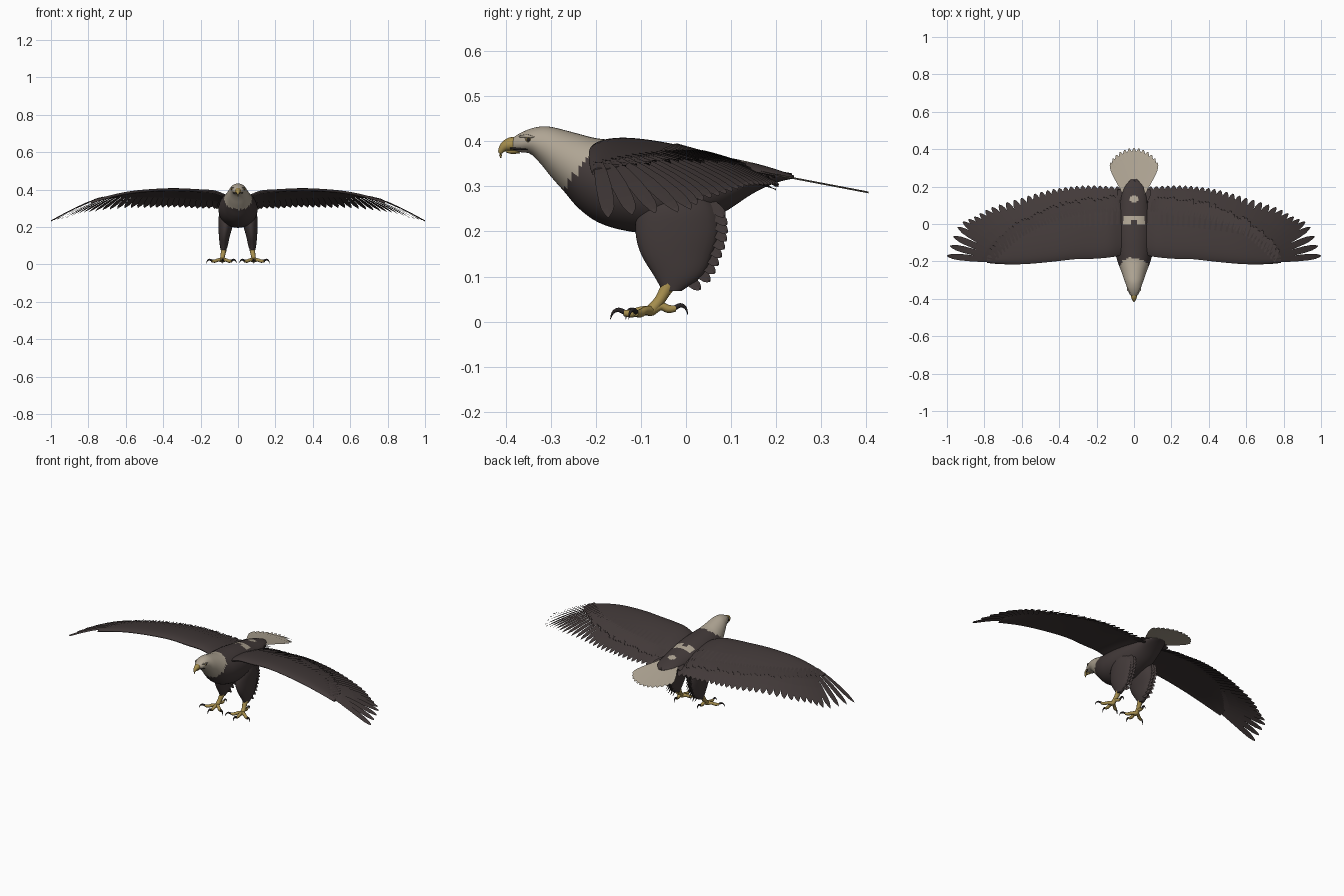
import bpy, bmesh, math, random
from mathutils import Vector

random.seed(4)
if "Cube" in bpy.data.objects:
    bpy.data.objects.remove(bpy.data.objects["Cube"])


def material(name, *rgb):
    m = bpy.data.materials.new(name)
    m.use_nodes = True
    m.diffuse_color = (*rgb, 1)
    bsdf = m.node_tree.nodes["Principled BSDF"]
    bsdf.inputs["Base Color"].default_value = (*rgb, 1)
    bsdf.inputs["Roughness"].default_value = 0.8
    return m


BROWN = material("dark brown plumage", .055, .042, .041)
CREAM = material("cream plumage", .43, .375, .295)
YELLOW = material("horn yellow", .38, .27, .075)
DARK = material("talon black", .022, .018, .018)


def keyed(keys, x):
    """Smooth interpolation of rows (position, value, value, ...)."""
    x = min(max(x, keys[0][0]), keys[-1][0])
    i = next(k for k in range(len(keys) - 1) if x <= keys[k + 1][0])
    a, b = keys[i], keys[i + 1]
    p, q = keys[max(i - 1, 0)], keys[min(i + 2, len(keys) - 1)]
    d = b[0] - a[0]
    t = (x - a[0]) / d
    out = []
    for k in range(1, len(a)):
        m0 = (b[k] - p[k]) / (b[0] - p[0]) * d
        m1 = (q[k] - a[k]) / (q[0] - a[0]) * d
        c = b[k] - a[k]
        out.append(a[k] + t * m0 + t * t * (3 * c - 2 * m0 - m1) + t ** 3 * (m0 + m1 - 2 * c))
    return out


def finish(name, bm, *mats, smooth=True):
    mesh = bpy.data.meshes.new(name)
    bm.to_mesh(mesh)
    bm.free()
    for m in mats:
        mesh.materials.append(m)
    obj = bpy.data.objects.new(name, mesh)
    bpy.context.collection.objects.link(obj)
    bpy.ops.object.select_all(action="DESELECT")
    obj.select_set(True)
    bpy.context.view_layer.objects.active = obj
    if smooth:
        bpy.ops.object.shade_smooth_by_angle(angle=math.radians(50))
    return obj


def loft(bm, rings):
    rows = [[bm.verts.new(p) for p in ring] for ring in rings]
    n = len(rows[0])
    for r, s in zip(rows, rows[1:]):
        for i in range(n):
            j = (i + 1) % n
            bm.faces.new((r[i], r[j], s[j], s[i]))
    bm.faces.new(rows[0])
    bm.faces.new(rows[-1])
    bmesh.ops.recalc_face_normals(bm, faces=bm.faces)


def oval(centre, u, v, n):
    angles = [2 * math.pi * i / n for i in range(n)]
    return [Vector(centre) + u * math.cos(a) + v * math.sin(a) for a in angles]


def tube(bm, points, steps=12, sides=10):
    """Tapered tube through rows of (x, y, z, radius)."""
    keys = [(i, *p) for i, p in enumerate(points)]
    path = [keyed(keys, (len(keys) - 1) * i / steps) for i in range(steps + 1)]
    rings = []
    for i, p in enumerate(path):
        d = Vector(path[min(i + 1, steps)][:3]) - Vector(path[max(i - 1, 0)][:3])
        q = d.to_track_quat("Z", "X")
        r = max(p[3], .0006)
        rings.append(oval(p[:3], q @ Vector((r, 0, 0)), q @ Vector((0, r, 0)), sides))
    loft(bm, rings)


def feather(bm, base, tip, width, height=None, lift=0, tilt=.003, normal=(0, 0, 1)):
    """Flat blade with a rounded tip, draped on a height function if given."""
    base, tip, normal = Vector(base), Vector(tip), Vector(normal)
    d = tip - base
    side = d.cross(normal).normalized()
    rows = []
    for t, w in ((0, .6), (.25, .85), (.5, 1), (.72, 1), (.86, .85), (.95, .5), (1, .12)):
        row = []
        for k in (-1, 0, 1):
            p = base + d * t + side * (k * w * width)
            if height:
                p.z = height(p.x, p.y)
            row.append(bm.verts.new(p + normal * (lift * t + k * tilt)))
        rows.append(row)
    for r, s in zip(rows, rows[1:]):
        for k in (0, 1):
            bm.faces.new((r[k], r[k + 1], s[k + 1], s[k]))


# Body, neck and head: position, top, bottom, half width along y
BODY = [(-.388, .405, .38, .012), (-.37, .417, .376, .027), (-.345, .428, .372, .036),
        (-.32, .433, .347, .044), (-.3, .432, .322, .052), (-.27, .425, .288, .062),
        (-.24, .417, .253, .073), (-.2, .407, .223, .088), (-.15, .402, .205, .1),
        (-.08, .396, .196, .105), (0, .384, .206, .1), (.08, .367, .24, .086),
        (.15, .352, .285, .07), (.2, .338, .308, .05), (.24, .324, .318, .015)]
bm = bmesh.new()
rings = []
for i in range(81):
    y = BODY[0][0] + (BODY[-1][0] - BODY[0][0]) * i / 80
    top, bottom, w = keyed(BODY, y)
    rings.append(oval((0, y, (top + bottom) / 2), Vector((w, 0, 0)),
                      Vector((0, 0, (top - bottom) / 2)), 40))
loft(bm, rings)
for f in bm.faces:
    c = f.calc_center_median()
    hood = c.y < -.27 + (c.z - .3) * .85 + random.uniform(-.005, .005)
    back = c.z > .33 and (abs(c.x) < .06 and 0 < c.y < .04 or (c.x / .027) ** 2 + ((c.y - .135) / .018) ** 2 < 1)
    notch = abs(c.x) < .012 and c.y < .02
    f.material_index = int(hood or (back and not notch))
finish("body", bm, BROWN, CREAM)

# Beak
bm = bmesh.new()
tube(bm, [(0, -.375, .394, .016), (0, -.39, .393, .0155), (0, -.403, .388, .011),
          (0, -.411, .377, .006), (0, -.411, .363, .001)], 16, 14)
tube(bm, [(0, -.37, .382, .009), (0, -.388, .379, .007), (0, -.4, .379, .003)])
finish("beak", bm, YELLOW)

# Tail fan
bm = bmesh.new()
COUNT = 13
for i in range(COUNT):
    k = 2 * i / (COUNT - 1) - 1
    a = math.radians(29) * k
    reach = .305 - .045 * k * k
    feather(bm, (0, .1, 0), (math.sin(a) * reach, .1 + math.cos(a) * reach, 0), .023,
            lambda x, y: .335 - .19 * (y - .15), tilt=.002)
finish("tail_feathers", bm, CREAM, smooth=False)

# Pointed brown feathers over the tail root
bm = bmesh.new()
for i in range(9):
    k = i / 4 - 1
    feather(bm, (.05 * k, .1, .35 - .012 * abs(k)),
            (.085 * k, .235 - .05 * abs(k), .326 - .006 * abs(k)), .015)
finish("tail_coverts", bm, BROWN, smooth=False)

# Wing shape along its span
RIDGE = [(0, .35), (.05, .37), (.12, .398), (.2, .405), (.35, .411), (.5, .403), (.6, .39),
         (.7, .367), (.8, .335), (.9, .29), (1, .238)]
LEAD = [(0, -.14), (.08, -.17), (.2, -.185), (.3, -.187), (.45, -.203), (.6, -.215),
        (.75, -.212), (.9, -.19), (1, -.175)]
COVERT = [(0, .13), (.2, .12), (.4, .085), (.6, 0), (.72, -.1), (.8, -.19)]
ROOTS = [(0, .07, 0), (.4, .4, -.03), (.7, .64, -.08), (1, .75, -.195)]
TIPS = [(0, .09, .2), (.2, .27, .205), (.4, .45, .183), (.55, .6, .14), (.7, .77, .085),
        (.8, .86, .035), (.88, .93, 0), (.94, .97, -.08), (1, 1, -.17)]


def wing_height(x, y):
    dy = max(y - keyed(LEAD, abs(x))[0], 0)
    return keyed(RIDGE, abs(x))[0] - .65 * dy * dy


def wing_section(x, s):
    front, rear = keyed(LEAD, x)[0], keyed(COVERT, x)[0]
    upper, lower = [], []
    for i in range(13):
        t = (i / 12) ** 1.5
        y = front + (rear - front) * t
        z = wing_height(x, y) - .012 * (1 - t) ** 12
        thick = .002 + .07 * (1 - .75 * x) * math.sqrt(t) * (1 - t)
        upper.append((s * x, y, z))
        lower.append((s * x, y, z - thick))
    return upper + lower[::-1]


for s, label in ((1, "left"), (-1, "right")):
    # Wing arm
    bm = bmesh.new()
    loft(bm, [wing_section(.035 + .75 * i / 36, s) for i in range(37)])
    finish(label + "_wing", bm, BROWN)

    # Flight feathers, fanning out to the wing tip
    bm = bmesh.new()
    for i in range(30):
        u = i / 29
        (bx, by), (tx, ty) = keyed(ROOTS, u), keyed(TIPS, u)
        feather(bm, (s * bx, by, 0), (s * tx, ty, 0), .025 - .008 * u, wing_height,
                -.005, -s * .003)
    finish(label + "_flight_feathers", bm, BROWN, smooth=False)

    # Ragged covert feathers along the arm
    bm = bmesh.new()
    for i in range(40):
        x = .1 + .66 * i / 39
        y = keyed(COVERT, x)[0]
        feather(bm, (s * (x - .015), y - .06, 0),
                (s * (x + .012), y + random.uniform(.005, .03), 0), .012, wing_height, .004)
    finish(label + "_wing_coverts", bm, BROWN, smooth=False)

    # Thigh: height, front, rear, inner and outer limits
    THIGH = [(.068, -.052, -.01, .066, .09), (.1, -.07, .035, .055, .097),
             (.15, -.1, .06, .044, .102), (.2, -.112, .075, .03, .105),
             (.25, -.105, .07, .02, .104), (.3, -.07, .04, .02, .09)]
    bm = bmesh.new()
    rings = []
    for i in range(21):
        z = .068 + .232 * i / 20
        front, rear, inner, outer = keyed(THIGH, z)
        rings.append(oval((s * (inner + outer) / 2, (front + rear) / 2, z),
                          Vector(((outer - inner) / 2, 0, 0)), Vector((0, (rear - front) / 2, 0)), 24))
    loft(bm, rings)
    finish(label + "_thigh", bm, BROWN)

    # Ragged feathers behind the thigh
    bm = bmesh.new()
    for i in range(10):
        z = .085 + .018 * i
        rear = keyed(THIGH, z)[1]
        for x in (.065, .08):
            feather(bm, (s * x, rear - .04, z + .035), (s * x, rear + .016, z - .014), .012,
                    normal=(1, 0, 0), tilt=.004)
    finish(label + "_thigh_feathers", bm, BROWN, smooth=False)

    # Shank and toes
    bm = bmesh.new()
    talons = bmesh.new()
    tube(bm, [(s * .078, -.025, .1, .016), (s * .078, -.045, .07, .014),
              (s * .082, -.06, .045, .012), (s * .084, -.078, .024, .013)])
    for dx, dy in ((0, -1), (-.85, -.62), (.95, -.55), (-.1, 1)):
        length = .06 if dy < 0 else .055
        hub = Vector((s * .084, -.078, .024))
        d = Vector((s * dx, dy, 0)) * length

        def along(t, z, r):
            return (hub.x + d.x * t, hub.y + d.y * t, z, r)
        rise = 0 if dy < 0 else .01
        tube(bm, [along(0, .024, .012), along(.4, .024 + rise, .009),
                  along(.7, .018 + rise, .009), along(1, .019 + rise, .007)])
        tube(talons, [along(.95, .02 + rise, .0055), along(1.2, .026 + rise, .005),
                      along(1.4, .02 + rise, .003), along(1.5, .005 + rise, .0005)])
    finish(label + "_foot", bm, YELLOW)
    finish(label + "_talons", talons, DARK)

    # Eye, brow and mouth line
    bm = bmesh.new()
    bmesh.ops.create_uvsphere(bm, u_segments=14, v_segments=10, radius=.006)
    bmesh.ops.translate(bm, verts=bm.verts, vec=(s * .0325, -.35, .404))
    for f in bm.faces:
        f.material_index = int(abs(f.calc_center_median().x) > .0365)
    finish(label + "_eye", bm, YELLOW, DARK)
    bm = bmesh.new()
    tube(bm, [(s * .021, -.37, .411, .002), (s * .032, -.352, .411, .004), (s * .036, -.336, .409, .001)])
    finish(label + "_brow", bm, CREAM)
    bm = bmesh.new()
    tube(bm, [(s * .012, -.39, .384, .002), (s * .02, -.372, .383, .0025), (s * .0275, -.352, .382, .001)])
    finish(label + "_mouth_line", bm, DARK)
